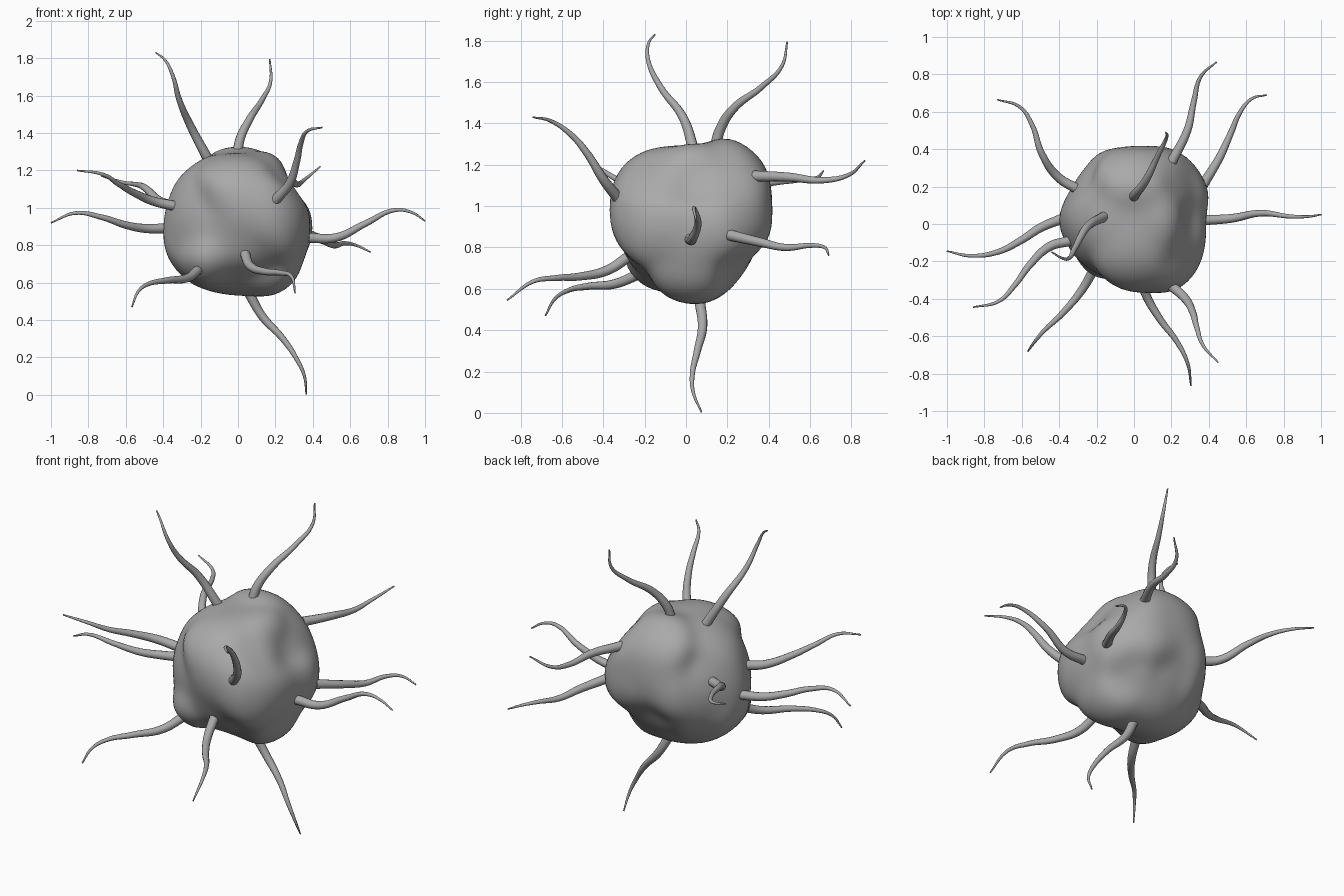
import bpy, bmesh, math
from mathutils import Vector

if "Cube" in bpy.data.objects:
    bpy.data.objects.remove(bpy.data.objects["Cube"])

grey = bpy.data.materials.new("plain grey")
grey.diffuse_color = (0.4, 0.4, 0.4, 1)
grey.use_nodes = True
grey.node_tree.nodes["Principled BSDF"].inputs["Base Color"].default_value = grey.diffuse_color
CENTRE = Vector((0, 0.03, 0.92))

# Body outline radii (angle in degrees, radius) about the centre in each view
FRONT = [(0, .385), (61, .41), (90, .375), (121, .39), (153, .395), (180, .40), (202, .415),
         (225, .412), (248, .395), (270, .385), (291, .423), (310, .435), (335, .40)]
SIDE = [(62, .449), (43, .449), (19, .41), (4, .38), (-22, .337), (-42, .346), (-65, .375),
        (-84, .396), (-103, .368), (-131, .347), (-163, .355), (167, .407), (147, .43),
        (127, .422), (110, .39)]
TOP = [(26, .42), (51, .43), (70, .41), (113, .395), (141, .373), (164, .377), (206, .38),
       (229, .36), (253, .352), (278, .39), (299, .44), (320, .435), (340, .405)]
# Extra surface points: tentacle roots, the dent on the right, hidden lower back
EXTRA = [(.21, -.34, 1.05), (.21, .34, 1.15), (-.21, -.24, .66), (.04, -.29, .75),
         (.38, .23, .86), (-.315, .195, 1.01), (-.35, -.09, 1.01), (.285, .03, 1.11),
         (.27, .20, 1.14), (.27, -.14, 1.14), (-.22, .26, .72), (.22, .25, .72)]

samples = []
for table, axes in ((FRONT, (0, 2)), (SIDE, (1, 2)), (TOP, (0, 1))):
    for angle, radius in table:
        d = Vector((0, 0, 0))
        d[axes[0]] = math.cos(math.radians(angle))
        d[axes[1]] = math.sin(math.radians(angle))
        samples.append((d, radius))
for p in EXTRA:
    v = Vector(p) - CENTRE
    samples.append((v.normalized(), v.length))


def blend(d, values):
    """Smoothly blended radius in direction d."""
    total, weight = 0.385 * 0.05, 0.05
    for (s, _), value in zip(samples, values):
        w = math.exp(22 * (d.dot(s) - 1))
        total += w * value
        weight += w
    return total / weight


values = [r for _, r in samples]
for _ in range(3):  # sharpen the blend towards the outlines
    values = [v + 0.7 * (r - blend(d, values)) for v, (d, r) in zip(values, samples)]

# Lumpy body
bm = bmesh.new()
bmesh.ops.create_icosphere(bm, subdivisions=5, radius=1)
for v in bm.verts:
    d = v.co.normalized()
    v.co = CENTRE + d * blend(d, values)
for f in bm.faces:
    f.smooth = True
mesh = bpy.data.meshes.new("body")
bm.to_mesh(mesh)
bm.free()
body = bpy.data.objects.new("body", mesh)
mesh.materials.append(grey)
bpy.context.collection.objects.link(body)


def tentacle(name, points):
    """Tapered wavy tube through the points, root first."""
    curve = bpy.data.curves.new(name, 'CURVE')
    curve.dimensions = '3D'
    curve.bevel_depth = 1
    curve.bevel_resolution = 4
    curve.resolution_u = 8
    curve.use_fill_caps = True
    spline = curve.splines.new('BEZIER')
    spline.bezier_points.add(len(points) - 1)
    lengths = [0]
    for a, b in zip(points, points[1:]):
        lengths.append(lengths[-1] + (Vector(b) - Vector(a)).length)
    for bp, p, s in zip(spline.bezier_points, points, lengths):
        bp.co = p
        bp.handle_left_type = bp.handle_right_type = 'AUTO'
        bp.radius = 0.027 - 0.023 * (s / lengths[-1]) ** 1.2
    curve.materials.append(grey)
    obj = bpy.data.objects.new(name, curve)
    bpy.context.collection.objects.link(obj)
    bpy.ops.object.select_all(action='DESELECT')
    obj.select_set(True)
    bpy.context.view_layer.objects.active = obj
    bpy.ops.object.convert(target='MESH')
    bpy.ops.object.shade_smooth()


# Tentacles
tentacle("top_left_tentacle", [(-.16, .04, 1.26), (-.25, -.015, 1.43), (-.315, -.126, 1.58),
         (-.35, -.184, 1.71), (-.39, -.18, 1.79), (-.44, -.15, 1.83)])
tentacle("top_back_tentacle", [(-.005, .14, 1.28), (.012, .165, 1.37), (.06, .228, 1.47),
         (.13, .37, 1.58), (.175, .465, 1.68), (.17, .49, 1.795)])
tentacle("upper_front_right_tentacle", [(.20, -.33, 1.04), (.275, -.40, 1.13), (.315, -.475, 1.25),
         (.335, -.55, 1.34), (.37, -.65, 1.41), (.45, -.74, 1.43)])
tentacle("upper_back_right_tentacle", [(.20, .33, 1.145), (.285, .50, 1.14), (.32, .655, 1.125),
         (.355, .785, 1.15), (.44, .865, 1.22)])
tentacle("right_tentacle", [(.37, .02, .84), (.52, .03, .84), (.68, .058, .915),
         (.84, .04, .988), (.93, .04, .975), (1, .05, .93)])
tentacle("back_right_tentacle", [(.37, .21, .86), (.46, .36, .825), (.515, .48, .80),
         (.575, .61, .81), (.63, .67, .80), (.71, .69, .763)])
tentacle("bottom_tentacle", [(.055, .065, .55), (.13, .08, .42), (.24, .055, .30),
         (.32, .03, .18), (.355, .035, .10), (.365, .075, .003)])
tentacle("lower_front_tentacle", [(.035, -.27, .76), (.065, -.38, .69), (.14, -.51, .66),
         (.23, -.63, .652), (.285, -.74, .635), (.305, -.865, .545)])
tentacle("lower_front_left_tentacle", [(-.20, -.21, .68), (-.27, -.34, .625), (-.38, -.475, .612),
         (-.485, -.575, .59), (-.535, -.635, .55), (-.567, -.68, .47)])
tentacle("left_tentacle", [(-.38, .03, .89), (-.5, -.02, .89), (-.6, -.085, .908),
         (-.73, -.15, .95), (-.87, -.17, .972), (-1, -.145, .92)])
tentacle("upper_left_tentacle", [(-.34, -.09, 1.01), (-.45, -.12, 1.035), (-.556, -.217, 1.08),
         (-.636, -.325, 1.125), (-.727, -.415, 1.18), (-.86, -.445, 1.2)])
tentacle("back_left_tentacle", [(-.30, .185, 1.01), (-.405, .25, 1.03), (-.495, .38, 1.105),
         (-.545, .53, 1.125), (-.61, .625, 1.135), (-.73, .665, 1.17)])
